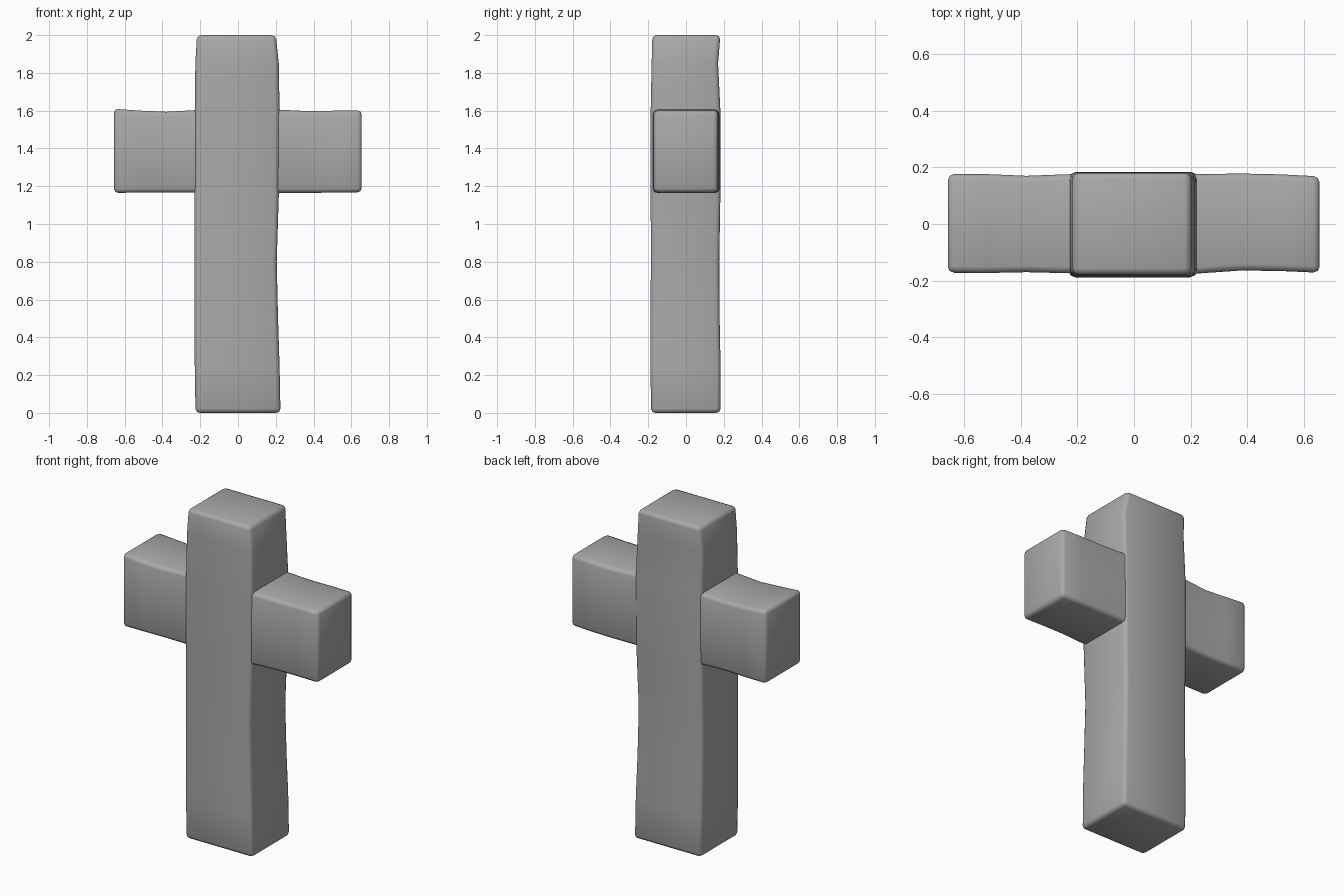
import bpy, bmesh

cube = bpy.data.objects.get("Cube")
if cube:
    bpy.data.objects.remove(cube, do_unlink=True)

stone = bpy.data.materials.new("grey stone")
stone.use_nodes = True
color = (0.4, 0.4, 0.4, 1)
stone.diffuse_color = color
bsdf = stone.node_tree.nodes["Principled BSDF"]
bsdf.inputs["Base Color"].default_value = color
bsdf.inputs["Roughness"].default_value = 0.8


def carved_block(name, axis, sections, bevel):
    """Loft box sections (position, low a, high a, low b, high b) along x or z."""
    bm = bmesh.new()
    rings = []
    for p, a0, a1, b0, b1 in sections:
        ring = []
        for a, b in ((a0, b0), (a1, b0), (a1, b1), (a0, b1)):
            ring.append(bm.verts.new((p, a, b) if axis == "x" else (a, b, p)))
        rings.append(ring)
    for lower, upper in zip(rings, rings[1:]):
        for i in range(4):
            j = (i + 1) % 4
            bm.faces.new((lower[i], lower[j], upper[j], upper[i]))
    bm.faces.new(rings[0][::-1])
    bm.faces.new(rings[-1])
    bmesh.ops.recalc_face_normals(bm, faces=bm.faces)
    mesh = bpy.data.meshes.new(name)
    bm.to_mesh(mesh)
    bm.free()
    obj = bpy.data.objects.new(name, mesh)
    bpy.context.collection.objects.link(obj)
    mesh.materials.append(stone)
    # Softly worn edges
    mod = obj.modifiers.new("worn edges", "BEVEL")
    mod.width = bevel
    mod.segments = 2
    mod.limit_method = "ANGLE"
    mod.angle_limit = 0.8
    for face in mesh.polygons:
        face.use_smooth = True
    return obj


# Upright: sections run from the base to the top
carved_block("upright_post", "z", [
    (0.0, -0.225, 0.225, -0.185, 0.183),
    (0.25, -0.229, 0.22, -0.188, 0.183),
    (0.5, -0.23, 0.212, -0.188, 0.178),
    (0.8, -0.23, 0.205, -0.186, 0.176),
    (1.15, -0.23, 0.216, -0.187, 0.182),
    (1.6, -0.228, 0.22, -0.187, 0.182),
    (1.85, -0.226, 0.216, -0.182, 0.17),
    (2.0, -0.217, 0.2, -0.178, 0.182),
], 0.022)

# Crossbar arms: sections run along x, with a shallow hollow near the post
carved_block("left_arm", "x", [
    (0.1, -0.178, 0.178, 1.165, 1.605),
    (0.22, -0.175, 0.176, 1.165, 1.605),
    (0.38, -0.164, 0.178, 1.165, 1.597),
    (0.52, -0.166, 0.175, 1.166, 1.6),
    (0.655, -0.172, 0.168, 1.168, 1.602),
], 0.022)
carved_block("right_arm", "x", [
    (-0.657, -0.172, 0.176, 1.165, 1.61),
    (-0.52, -0.173, 0.176, 1.166, 1.6),
    (-0.38, -0.17, 0.17, 1.166, 1.594),
    (-0.22, -0.174, 0.176, 1.166, 1.603),
    (-0.1, -0.178, 0.178, 1.166, 1.605),
], 0.022)
